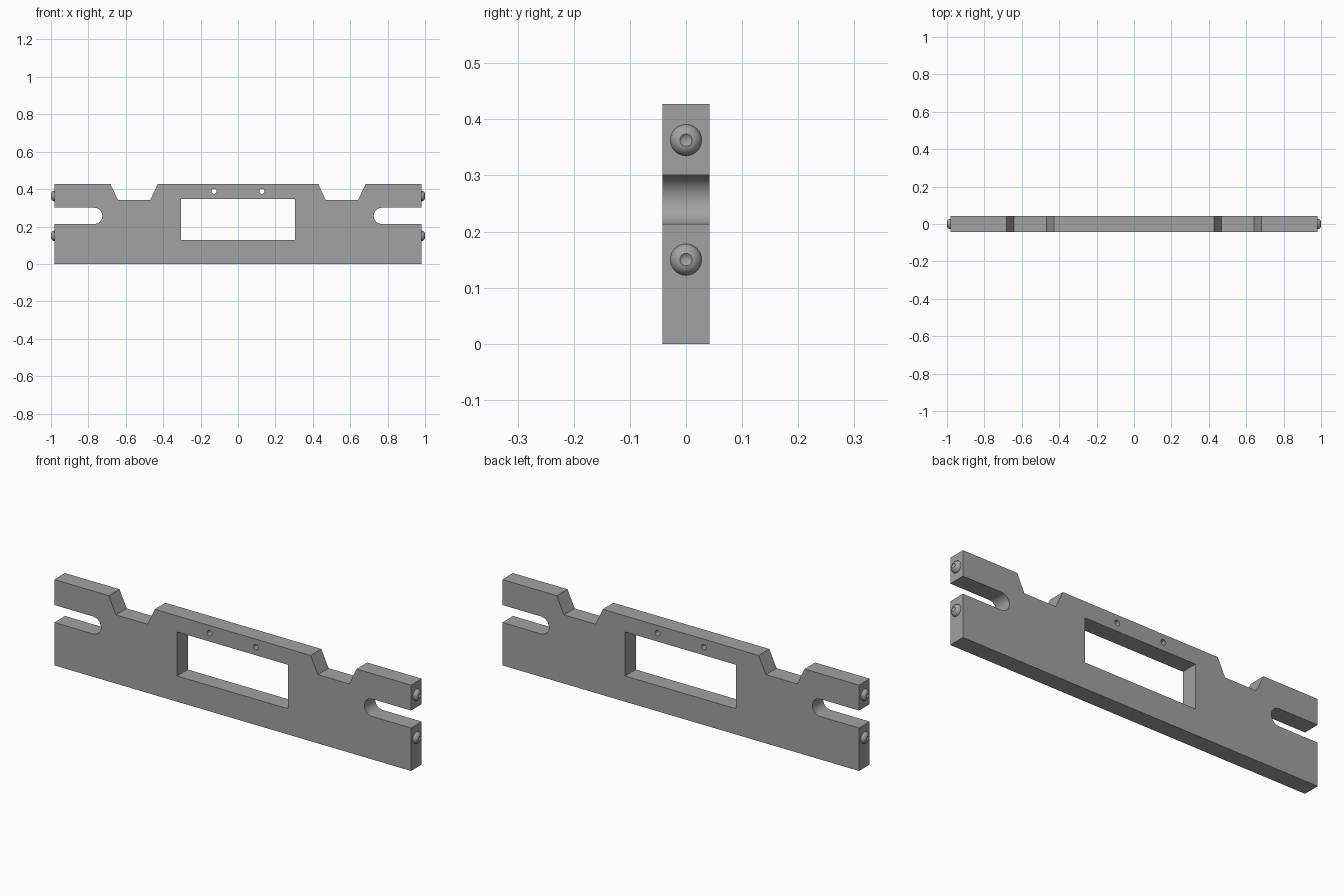
import bpy, bmesh, math
from mathutils import Matrix

if "Cube" in bpy.data.objects:
    bpy.data.objects.remove(bpy.data.objects["Cube"])

HALF_T = 0.042    # half thickness of the plate
END = 0.982       # half length of the plate
TOP = 0.427

steel = bpy.data.materials.new("steel grey")
steel.diffuse_color = (0.36, 0.36, 0.36, 1)
steel.use_nodes = True
steel.node_tree.nodes["Principled BSDF"].inputs["Base Color"].default_value = steel.diffuse_color


def finish(name, bm):
    """Turn a bmesh into a shaded object."""
    bmesh.ops.remove_doubles(bm, verts=bm.verts, dist=1e-5)
    bmesh.ops.recalc_face_normals(bm, faces=bm.faces)
    me = bpy.data.meshes.new(name)
    bm.to_mesh(me)
    bm.free()
    me.materials.append(steel)
    ob = bpy.data.objects.new(name, me)
    bpy.context.collection.objects.link(ob)
    bpy.ops.object.select_all(action='DESELECT')
    ob.select_set(True)
    bpy.context.view_layer.objects.active = ob
    bpy.ops.object.shade_smooth_by_angle(angle=math.radians(30))
    return ob


def arc(cx, cz, r, a0, a1, n):
    return [(cx + r * math.cos(math.radians(a0 + (a1 - a0) * i / n)),
             cz + r * math.sin(math.radians(a0 + (a1 - a0) * i / n)))
            for i in range(n + 1)]


# Plate outline: right half from bottom to top, with end slot and top notch
slot_z, slot_r, slot_x = 0.257, 0.0435, 0.769
half = [(END, 0), (END, slot_z - slot_r)]
half += arc(slot_x, slot_z, slot_r, 270, 90, 24)
half += [(END, slot_z + slot_r), (END, TOP), (0.682, TOP),
         (0.642, 0.342), (0.469, 0.342), (0.429, TOP)]
outline = half + [(-x, z) for x, z in reversed(half)]

# Central window and two small through holes
window = [(-0.306, 0.128), (-0.306, 0.347), (0.306, 0.347), (0.306, 0.128)]
holes = [arc(x, 0.388, 0.0135, 0, 360, 24)[:-1] for x in (-0.128, 0.128)]

# Filled flat curve, extruded to the plate thickness
cu = bpy.data.curves.new("plate_profile", 'CURVE')
cu.dimensions = '2D'
cu.fill_mode = 'BOTH'
cu.extrude = HALF_T
for loop in [outline, window] + holes:
    sp = cu.splines.new('POLY')
    sp.points.add(len(loop) - 1)
    for p, (x, z) in zip(sp.points, loop):
        p.co = (x, z, 0, 1)
    sp.use_cyclic_u = True
profile = bpy.data.objects.new("plate_profile", cu)
bpy.context.collection.objects.link(profile)
bpy.context.view_layer.update()
flat = bpy.data.meshes.new_from_object(
    profile.evaluated_get(bpy.context.evaluated_depsgraph_get()))
bm = bmesh.new()
bm.from_mesh(flat)
bpy.data.objects.remove(profile)
bpy.data.meshes.remove(flat)
bmesh.ops.rotate(bm, verts=bm.verts, cent=(0, 0, 0),
                 matrix=Matrix.Rotation(math.radians(90), 3, 'X'))
finish("plate", bm)

# Domed screw heads with a conical dimple, two on each end
section = [(0.028, END - 0.002), (0.028, 0.984), (0.0255, 0.990), (0.0215, 0.995),
           (0.0165, 0.9985), (0.011, 1.0), (0.0, 0.991)]
for side, label in ((1, "right"), (-1, "left")):
    for z, level in ((0.150, "lower"), (0.363, "upper")):
        bm = bmesh.new()
        vs = [bm.verts.new((side * x, r, 0)) for r, x in section]
        es = [bm.edges.new(pair) for pair in zip(vs, vs[1:])]
        bmesh.ops.spin(bm, geom=vs + es, cent=(0, 0, 0), axis=(1, 0, 0),
                       angle=2 * math.pi, steps=32)
        bmesh.ops.translate(bm, verts=bm.verts, vec=(0, 0, z))
        bmesh.ops.remove_doubles(bm, verts=bm.verts, dist=1e-5)
        bmesh.ops.holes_fill(bm, edges=bm.edges, sides=0)
        finish(f"{label}_{level}_screw_head", bm)
